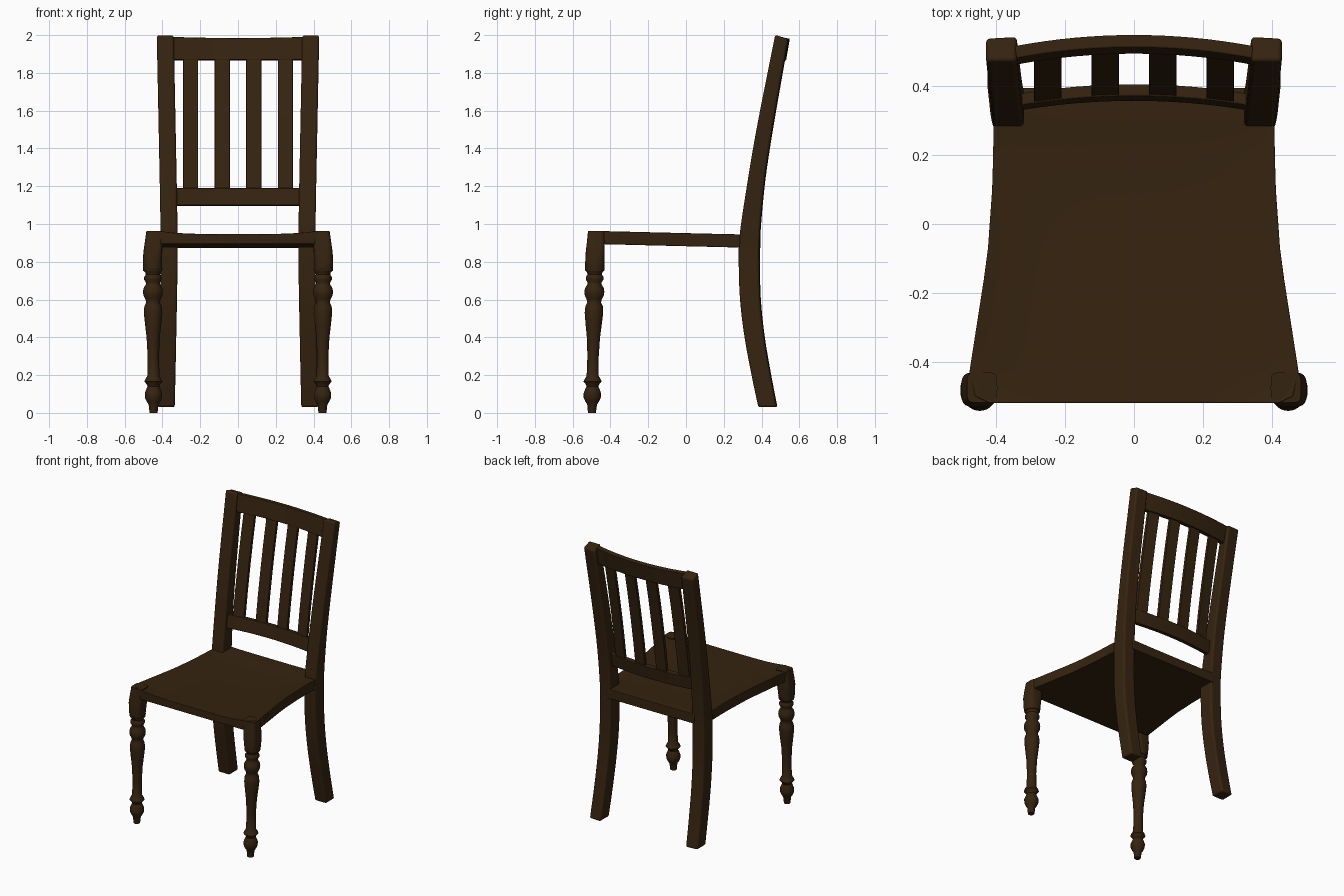
import bpy, bmesh, math
from mathutils import Vector

if "Cube" in bpy.data.objects:
    bpy.data.objects.remove(bpy.data.objects["Cube"], do_unlink=True)

WOOD = (0.036, 0.017, 0.005, 1)
wood = bpy.data.materials.new("dark_brown_wood")
wood.diffuse_color = WOOD
wood.use_nodes = True
wood.node_tree.nodes["Principled BSDF"].inputs["Base Color"].default_value = WOOD


def loft(name, rings, bevel=0.0, angle=35):
    """Skin closed rings of points in order and cap both ends."""
    bm = bmesh.new()
    loops = [[bm.verts.new(p) for p in ring] for ring in rings]
    n = len(loops[0])
    for a, b in zip(loops, loops[1:]):
        for i in range(n):
            j = (i + 1) % n
            bm.faces.new((a[i], a[j], b[j], b[i]))
    bm.faces.new(loops[0])
    bm.faces.new(loops[-1])
    bmesh.ops.recalc_face_normals(bm, faces=bm.faces)
    mesh = bpy.data.meshes.new(name)
    bm.to_mesh(mesh)
    bm.free()
    mesh.materials.append(wood)
    obj = bpy.data.objects.new(name, mesh)
    bpy.context.collection.objects.link(obj)
    bpy.ops.object.select_all(action="DESELECT")
    obj.select_set(True)
    bpy.context.view_layer.objects.active = obj
    bpy.ops.object.shade_smooth_by_angle(angle=math.radians(angle))
    if bevel:
        mod = obj.modifiers.new("soft_edges", "BEVEL")
        mod.width = bevel
        mod.segments = 3
        mod.limit_method = "ANGLE"
        mod.angle_limit = math.radians(40)
    return obj


def catmull(points, steps=4):
    """Smooth a list of section values."""
    pts = [Vector(p) for p in points]
    pts = [pts[0] * 2 - pts[1]] + pts + [pts[-1] * 2 - pts[-2]]
    out = []
    for a, b, c, d in zip(pts, pts[1:], pts[2:], pts[3:]):
        for k in range(steps):
            t = k / steps
            out.append(0.5 * (2 * b + (c - a) * t + (2 * a - 5 * b + 4 * c - d) * t * t
                              + (3 * b - a - 3 * c + d) * t ** 3))
    return out + [pts[-2]]


# Seat: cross-sections from front to back (y, half width, hollow depth)
STATIONS = [(-0.52, 0.42, 0.018), (-0.50, 0.462, 0.018), (-0.43, 0.478, 0.018),
            (-0.34, 0.464, 0.018), (-0.25, 0.45, 0.018), (-0.16, 0.436, 0.018),
            (-0.07, 0.424, 0.018), (0.1, 0.412, 0.016), (0.2, 0.409, 0.012),
            (0.285, 0.408, 0.006), (0.30, 0.36, 0.004), (0.395, 0.34, 0.003)]
rings = []
for y, half, hollow in STATIONS:
    top = 0.965 - 0.022 * (y + 0.52) / 0.9
    row = []
    for i in range(25):
        u = i / 12 - 1
        row.append((u * half, y, top - hollow * (1 - u ** 4)))
    rings.append(row + [(half, y, top - 0.07), (-half, y, top - 0.07)])
loft("seat", rings, bevel=0.004)

# Turned front leg (height, radius)
TURNING = [(0, 0.021), (0.045, 0.026), (0.06, 0.036), (0.08, 0.045), (0.105, 0.046),
           (0.13, 0.036), (0.14, 0.031), (0.152, 0.036), (0.165, 0.048), (0.18, 0.042),
           (0.195, 0.032), (0.3, 0.03), (0.4, 0.035), (0.47, 0.043), (0.53, 0.049),
           (0.565, 0.046), (0.585, 0.036), (0.6, 0.04), (0.62, 0.05), (0.64, 0.053),
           (0.66, 0.05), (0.68, 0.038), (0.69, 0.037), (0.705, 0.046), (0.72, 0.046),
           (0.732, 0.038), (0.745, 0.041), (0.755, 0.051), (0.77, 0.052)]
# Leg head, turning from round to square (height, half size, squareness, x, y)
HEAD = [(0.75, 0.05, 2, 0.452, -0.483), (0.79, 0.051, 2.6, 0.453, -0.483),
        (0.85, 0.05, 4, 0.451, -0.481), (0.9, 0.047, 5, 0.447, -0.478),
        (0.962, 0.044, 5, 0.441, -0.475)]


def power(v, e):
    return math.copysign(abs(v) ** (2 / e), v)


TURNS = [2 * math.pi * i / 32 for i in range(32)]
for side, s in (("left", 1), ("right", -1)):
    loft(f"front_leg_{side}",
         [[(s * (0.447 + 0.005 * z + r * math.cos(t)), -0.498 + 0.02 * z + r * math.sin(t), z)
           for t in TURNS] for z, r in TURNING], angle=45)
    loft(f"front_leg_head_{side}",
         [[(s * (x + h * power(math.cos(t), e)), y + h * power(math.sin(t), e), z)
           for t in TURNS] for z, h, e, x, y in HEAD], angle=40)

# Back posts: rear legs that bow and rake (z, front y, back y, inner x)
POST = [(0.03, 0.383, 0.48, 0.335), (0.2, 0.347, 0.447, 0.331), (0.4, 0.31, 0.413, 0.327),
        (0.6, 0.286, 0.392, 0.323), (0.8, 0.279, 0.387, 0.32), (0.95, 0.285, 0.39, 0.32),
        (1.2, 0.322, 0.412, 0.324), (1.4, 0.355, 0.44, 0.328), (1.6, 0.392, 0.473, 0.332),
        (1.8, 0.432, 0.508, 0.336), (1.99, 0.472, 0.54, 0.34)]
for side, s in (("left", 1), ("right", -1)):
    rings = []
    for z, front, back, inner in catmull(POST):
        lean = 0.012 * max(0, z - 1.8) / 0.2     # top end cut square to the rake
        rings.append([(s * inner, front, z + lean), (s * (inner + 0.09), front, z + lean),
                      (s * (inner + 0.09), back, z - lean), (s * inner, back + 0.005, z - lean)])
    loft(f"back_post_{side}", rings, bevel=0.012)


# Curved cross rails, raked with the back
def rail(name, z0, z1, front, depth, bow, rise=0.0):
    rake = 0.17 * (z1 - z0)
    rings = []
    for i in range(17):
        x = (i / 8 - 1) * 0.345
        y = front - bow * x * x
        top = z1 + rise * x * x
        rings.append([(x, y, z0), (x, y + depth, z0 - 0.004),
                      (x, y + depth + rake, top - 0.004), (x, y + rake, top)])
    loft(name, rings, bevel=0.004)


rail("top_rail", 1.87, 1.985, 0.494, 0.036, 0.27, 0.05)
rail("lower_rail", 1.10, 1.19, 0.357, 0.034, 0.25)

# Four upright slats
for i in range(4):
    x = (i - 1.5) * 0.167
    rings = []
    for z, y in ((1.17, 0.374), (1.35, 0.4), (1.53, 0.43), (1.71, 0.463), (1.89, 0.5)):
        y -= 0.25 * x * x
        slant = -0.25 * x * 0.08
        rings.append([(x - 0.04, y - slant, z), (x + 0.04, y + slant, z),
                      (x + 0.04, y + slant + 0.022, z), (x - 0.04, y - slant + 0.022, z)])
    loft(f"slat_{i + 1}", rings, bevel=0.002)
